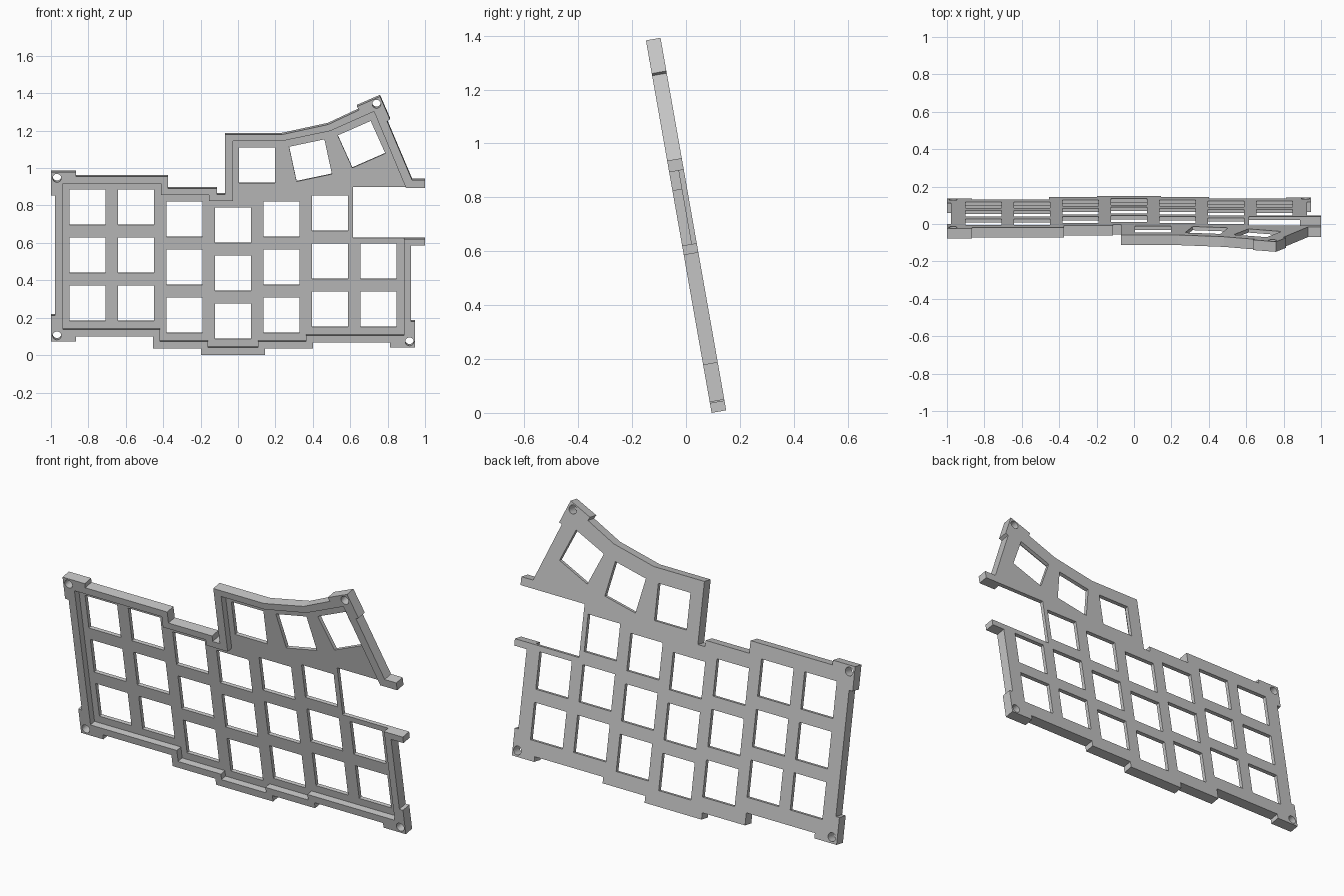
import bpy, bmesh, math
from mathutils import Matrix, Vector

if "Cube" in bpy.data.objects:
    bpy.data.objects.remove(bpy.data.objects["Cube"])

TILT = math.radians(10)
THICK, DEPTH = 0.055, 0.035      # full thickness, recess depth
HOLE = 0.193                     # square switch opening
UNIT = 187.0                     # drawing steps per unit


def pt(x, y):
    """Drawing coordinates to plate-plane coordinates."""
    return ((x - 238) / UNIT, (355 - y) / UNIT / math.cos(TILT))


def prism(name, loops, z0, z1):
    """Extrude each closed loop from z0 to z1 into one object."""
    bm = bmesh.new()
    for loop in loops:
        face = bm.faces.new([bm.verts.new((x, y, z0)) for x, y in loop])
        top = bmesh.ops.extrude_face_region(bm, geom=[face])["geom"]
        bmesh.ops.translate(bm, vec=(0, 0, z1 - z0),
                            verts=[v for v in top if isinstance(v, bmesh.types.BMVert)])
    bmesh.ops.recalc_face_normals(bm, faces=bm.faces)
    mesh = bpy.data.meshes.new(name)
    bm.to_mesh(mesh)
    bm.free()
    obj = bpy.data.objects.new(name, mesh)
    bpy.context.collection.objects.link(obj)
    return obj


def cut(target, cutter):
    mod = target.modifiers.new("cut", "BOOLEAN")
    mod.operation, mod.solver, mod.object = "DIFFERENCE", "EXACT", cutter
    bpy.context.view_layer.objects.active = target
    bpy.ops.object.modifier_apply(modifier=mod.name)
    bpy.data.objects.remove(cutter)


def square(cx, cy, angle=0):
    r = HOLE / math.sqrt(2)
    return [(cx + r * math.cos(a), cy + r * math.sin(a))
            for a in (math.radians(angle + 45 + 90 * i) for i in range(4))]


def circle(cx, cy, r, n=24):
    return [(cx + r * math.cos(2 * math.pi * i / n),
             cy + r * math.sin(2 * math.pi * i / n)) for i in range(n)]


# Stepped outline with corner tabs and the side slot
outline = [(51, 171.5), (76, 171.5), (76, 176), (168, 176), (168, 188), (217, 188),
           (217, 194), (225, 194), (225, 134), (282, 134), (328, 124), (359, 109.5),
           (357, 106), (380, 96), (390, 119), (387, 120.5), (412, 179.5), (425, 179.5),
           (425, 187.5), (353, 187.5), (353, 238.5), (425, 238.5), (425, 245),
           (411, 245), (411, 321), (415, 321), (415, 347), (390, 347), (390, 342),
           (313, 342), (313, 348), (265, 348), (265, 354.5), (201, 354.5), (201, 348),
           (153, 348), (153, 336), (76, 336), (76, 341), (51, 341), (51, 315),
           (55, 315), (55, 195), (51, 195)]
plate = prism("keyboard_plate", [[pt(*p) for p in outline]], -THICK, 0)

# Recessed front floor, leaving a raised rim
recess = [(63, 183), (161, 183), (161, 194.5), (209, 194.5), (209, 200.5), (233, 200.5),
          (233, 140.5), (282, 140.5), (330, 130.5), (374, 111), (407, 190), (404, 237),
          (404, 335), (306, 335), (306, 341), (258, 341), (258, 347), (208, 347),
          (208, 341), (160, 341), (160, 329), (63, 329)]
cut(plate, prism("recess_cutter", [[pt(*p) for p in recess]], -DEPTH, 0.1))

# Switch openings: staggered columns (bottom row height, number of rows)
holes = []
columns = [(302.5, 3), (302.5, 3), (314.5, 3), (320.5, 3), (314.5, 3), (308.5, 3), (308.5, 2)]
for i, (base, rows) in enumerate(columns):
    for j in range(rows):
        cx, cy = pt(87.5 + 48.5 * i, base + 1.2 - 48 * j)
        holes.append(square(cx, cy))
# Fanned thumb openings
for x, y, angle in ((257, 166, 0), (310.5, 161, 12), (361.5, 145, 24)):
    holes.append(square(*pt(x, y), angle))
# Screw holes in the corner tabs
for x, y in ((57, 177.5), (57, 335), (376.5, 103.5), (409.5, 341)):
    holes.append(circle(*pt(x, y), 0.023))
cut(plate, prism("hole_cutter", holes, -0.1, 0.1))

# Stand the plate up, leaning forward
plate.data.transform(Matrix.Translation((0, 0.0955, 0)) @
                     Matrix.Rotation(math.pi / 2 + TILT, 4, "X"))
low = min(v.co.z for v in plate.data.vertices)
plate.data.transform(Matrix.Translation((0, 0, -low)))

# Single plain grey
grey = bpy.data.materials.new("grey")
grey.diffuse_color = (0.55, 0.55, 0.55, 1)
grey.use_nodes = True
grey.node_tree.nodes["Principled BSDF"].inputs["Base Color"].default_value = grey.diffuse_color
plate.data.materials.clear()
plate.data.materials.append(grey)
for poly in plate.data.polygons:
    poly.material_index = 0
    poly.use_smooth = False
